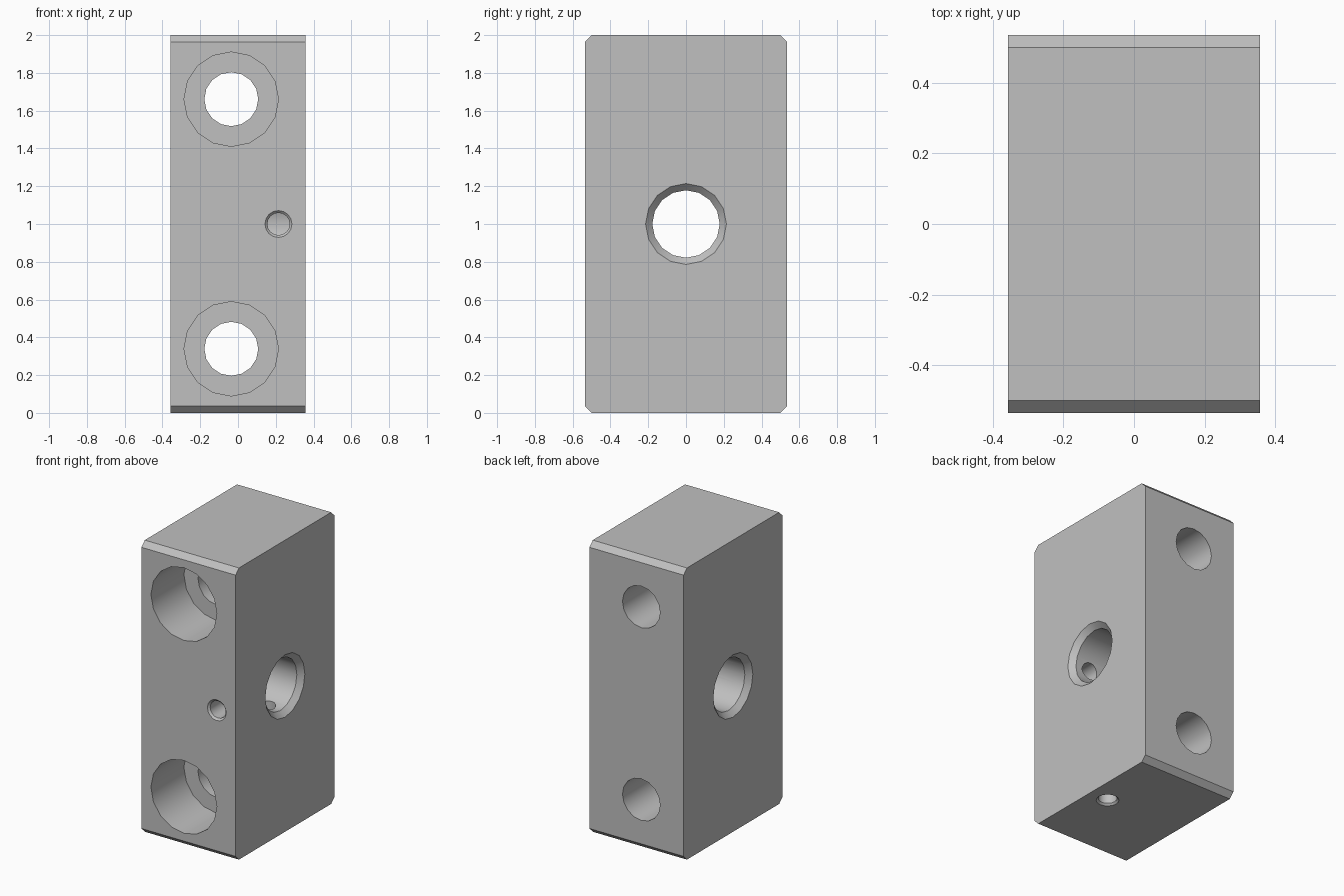
import bpy, bmesh, math
from mathutils import Matrix, Vector

if "Cube" in bpy.data.objects:
    bpy.data.objects.remove(bpy.data.objects["Cube"], do_unlink=True)

U = 1 / 28                      # drawing unit: the block is 20 x 30 x 56 units
HX, HY, HZ = 10 * U, 15 * U, 28 * U
CH = U                          # chamfer size
SEG = 16

steel = bpy.data.materials.new("light_grey_metal")
steel.use_nodes = True
steel.diffuse_color = (0.527, 0.527, 0.527, 1)
steel.node_tree.nodes["Principled BSDF"].inputs["Base Color"].default_value = steel.diffuse_color


def finish(name, bm):
    bmesh.ops.recalc_face_normals(bm, faces=bm.faces)
    mesh = bpy.data.meshes.new(name)
    bm.to_mesh(mesh)
    bm.free()
    mesh.materials.append(steel)
    obj = bpy.data.objects.new(name, mesh)
    bpy.context.collection.objects.link(obj)
    return obj


def turned(name, profile, origin, axis):
    """Solid of revolution from (distance along axis, radius) pairs."""
    axis = Vector(axis)
    ref = Vector((0, 0, 1)) if abs(axis.z) < 0.5 else Vector((1, 0, 0))
    side = axis.cross(ref)
    bm = bmesh.new()
    rings = []
    for d, r in profile:
        ring = []
        for i in range(SEG):
            a = 2 * math.pi * i / SEG
            ring.append(bm.verts.new(Vector(origin) + axis * d
                                     + ref * r * math.cos(a) + side * r * math.sin(a)))
        rings.append(ring)
    for a, b in zip(rings, rings[1:]):
        for i in range(SEG):
            j = (i + 1) % SEG
            bm.faces.new((a[i], a[j], b[j], b[i]))
    bm.faces.new(rings[0])
    bm.faces.new(rings[-1])
    return finish(name, bm)


# Block: a rectangle with chamfered corners, extruded across x
bm = bmesh.new()
outline = []
for sy, sz in ((1, 1), (-1, 1), (-1, -1), (1, -1)):
    pair = [(sy * HY, HZ + sz * (HZ - CH)), (sy * (HY - CH), HZ + sz * HZ)]
    outline += pair if sy * sz > 0 else pair[::-1]
face = bm.faces.new([bm.verts.new((-HX, y, z)) for y, z in outline])
ext = bmesh.ops.extrude_face_region(bm, geom=[face])
bmesh.ops.translate(bm, vec=(2 * HX, 0, 0),
                    verts=[v for v in ext["geom"] if isinstance(v, bmesh.types.BMVert)])
block = finish("mounting_block", bm)

cutters = []

# Counterbored bolt holes, front to back
for label, s in (("upper", 1), ("lower", -1)):
    cutters.append(turned(label + "_bolt_hole",
                          [(-U, 7 * U), (10 * U, 7 * U), (10 * U, 4 * U), (31 * U, 4 * U)],
                          (-U, -HY, HZ + s * 18.5 * U), (0, 1, 0)))

# Cross bore with a countersink at each end
cutters.append(turned("cross_bore",
                      [(-11 * U, 7 * U), (-9 * U, 5 * U), (9 * U, 5 * U), (11 * U, 7 * U)],
                      (0, 0, HZ), (1, 0, 0)))

# Small set-screw holes from the front and the bottom into the bore
tap, rim = 1.65 * U, 2 * U
for label, start, axis, depth in (("front", (6 * U, -HY, HZ), (0, 1, 0), HY),
                                  ("bottom", (6 * U, 0, 0), (0, 0, 1), HZ)):
    lead = rim - tap
    cutters.append(turned(label + "_screw_hole",
                          [(-lead, rim + lead), (lead, tap), (depth - U, tap)],
                          start, axis))

# Cut every hole, then drop the cutters
bpy.ops.object.select_all(action="DESELECT")
bpy.context.view_layer.objects.active = block
block.select_set(True)
for cutter in cutters:
    cutter.hide_render = True
    mod = block.modifiers.new(cutter.name, "BOOLEAN")
    mod.operation = "DIFFERENCE"
    mod.solver = "EXACT"
    mod.object = cutter
    bpy.ops.object.modifier_apply(modifier=mod.name)
    bpy.data.objects.remove(cutter, do_unlink=True)

bpy.ops.object.shade_smooth_by_angle(angle=math.radians(30))
